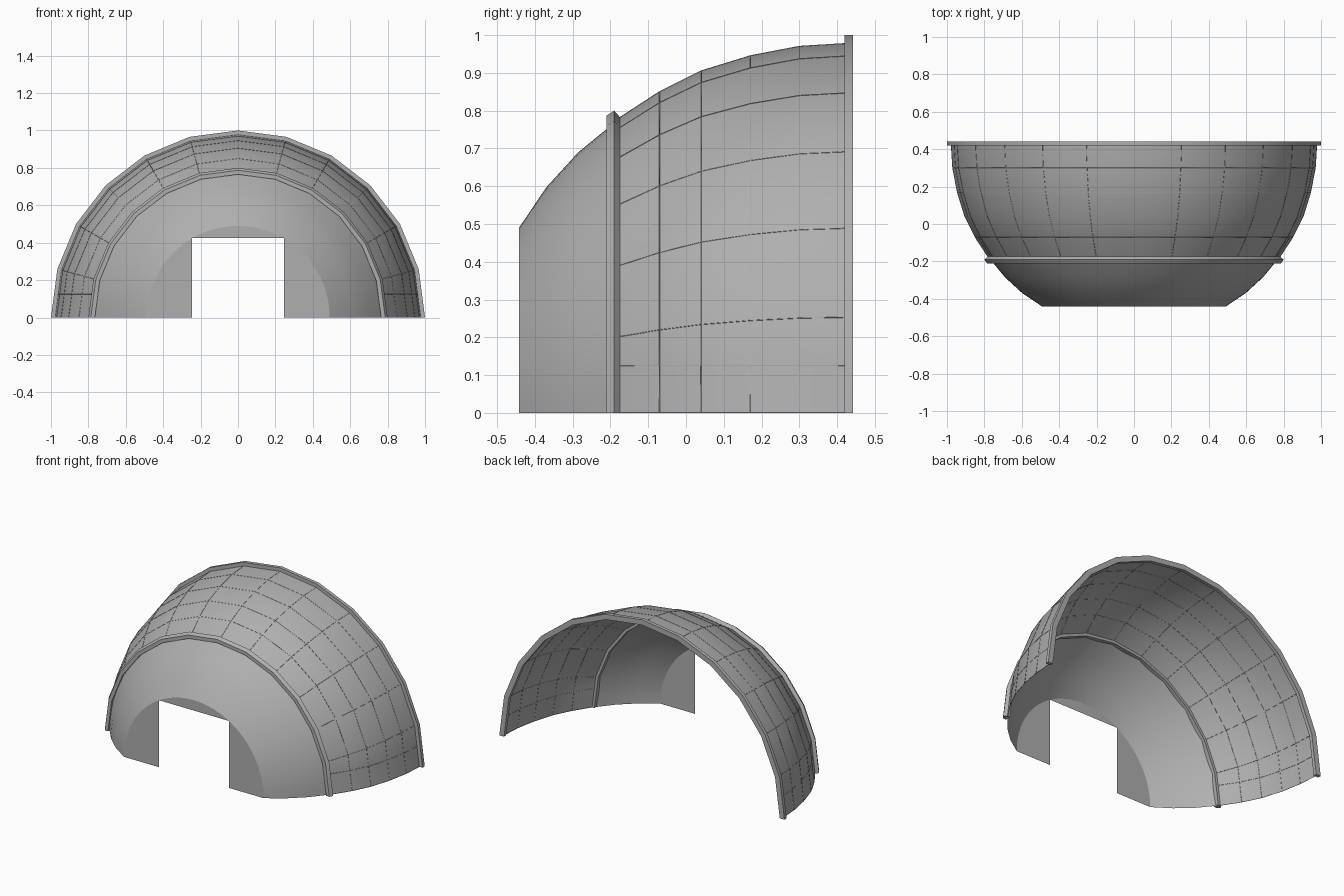
import bpy, bmesh
from math import cos, sin, pi

if "Cube" in bpy.data.objects:
    bpy.data.objects.remove(bpy.data.objects["Cube"])

GREY = bpy.data.materials.new("mid_grey")
GREY.diffuse_color = (0.43, 0.43, 0.43, 1)
GREY.use_nodes = True
GREY.node_tree.nodes["Principled BSDF"].inputs["Base Color"].default_value = GREY.diffuse_color


def half_sweep(name, profile, segs, closed=False, seam=None):
    """Revolve (y, radius) profile half a turn about the y axis."""
    bm = bmesh.new()
    rows = []
    for i in range(segs + 1):
        a = pi * i / segs
        rows.append([bm.verts.new((r * cos(a), y, r * sin(a))) for y, r in profile])
    n = len(profile)
    for p, q in zip(rows, rows[1:]):
        for j in range(n if closed else n - 1):
            k = (j + 1) % n
            bm.faces.new((p[j], p[k], q[k], q[j]))
    if closed:
        bm.faces.new(rows[0])
        bm.faces.new(rows[-1][::-1])
    if seam:
        bmesh.ops.bisect_plane(bm, geom=bm.verts[:] + bm.edges[:] + bm.faces[:],
                               plane_co=(0, 0, seam), plane_no=(0, 0, 1))
    return finish(name, bm)


def finish(name, bm):
    bmesh.ops.recalc_face_normals(bm, faces=bm.faces[:])
    mesh = bpy.data.meshes.new(name)
    bm.to_mesh(mesh)
    bm.free()
    mesh.materials.append(GREY)
    ob = bpy.data.objects.new(name, mesh)
    bpy.context.collection.objects.link(ob)
    bpy.ops.object.select_all(action='DESELECT')
    bpy.context.view_layer.objects.active = ob
    ob.select_set(True)
    bpy.ops.object.shade_smooth_by_angle(angle=pi / 6)
    return ob


# Panelled rear shell, with the seam of its base strip
shell = half_sweep("rear_shell", [(-0.185, 0.775), (-0.07, 0.85), (0.04, 0.905),
                                  (0.17, 0.945), (0.30, 0.97), (0.43, 0.978)],
                   12, seam=0.125)

# Hairline seams between the panels
seams = bpy.data.objects.new("panel_seams", shell.data.copy())
bpy.context.collection.objects.link(seams)
wire = seams.modifiers.new("seams", 'WIREFRAME')
wire.thickness = 0.003
wire.use_even_offset = False

# Smooth front shell
half_sweep("front_shell", [(-0.442, 0.49), (-0.37, 0.597), (-0.285, 0.69),
                           (-0.19, 0.768)], 48)

# Raised ribs at the joint and the open back
half_sweep("middle_rib", [(-0.21, 0.765), (-0.21, 0.787), (-0.19, 0.80),
                          (-0.175, 0.783), (-0.175, 0.765)], 12, closed=True)
half_sweep("back_rim", [(0.42, 0.967), (0.42, 1.0), (0.442, 1.0), (0.442, 0.967)],
           12, closed=True)

# Flat front wall: a lintel and two jambs around a doorway touching the arch
bm = bmesh.new()
R, Y = 0.49, -0.442
arc = [(R * cos(pi * i / 48), R * sin(pi * i / 48)) for i in range(49)]
W = R * cos(pi / 3)
for piece in (arc[:17] + [(W, 0)], arc[16:33], arc[32:] + [(-W, 0)]):
    bm.faces.new([bm.verts.new((x, Y, z)) for x, z in piece])
finish("front_wall", bm)
